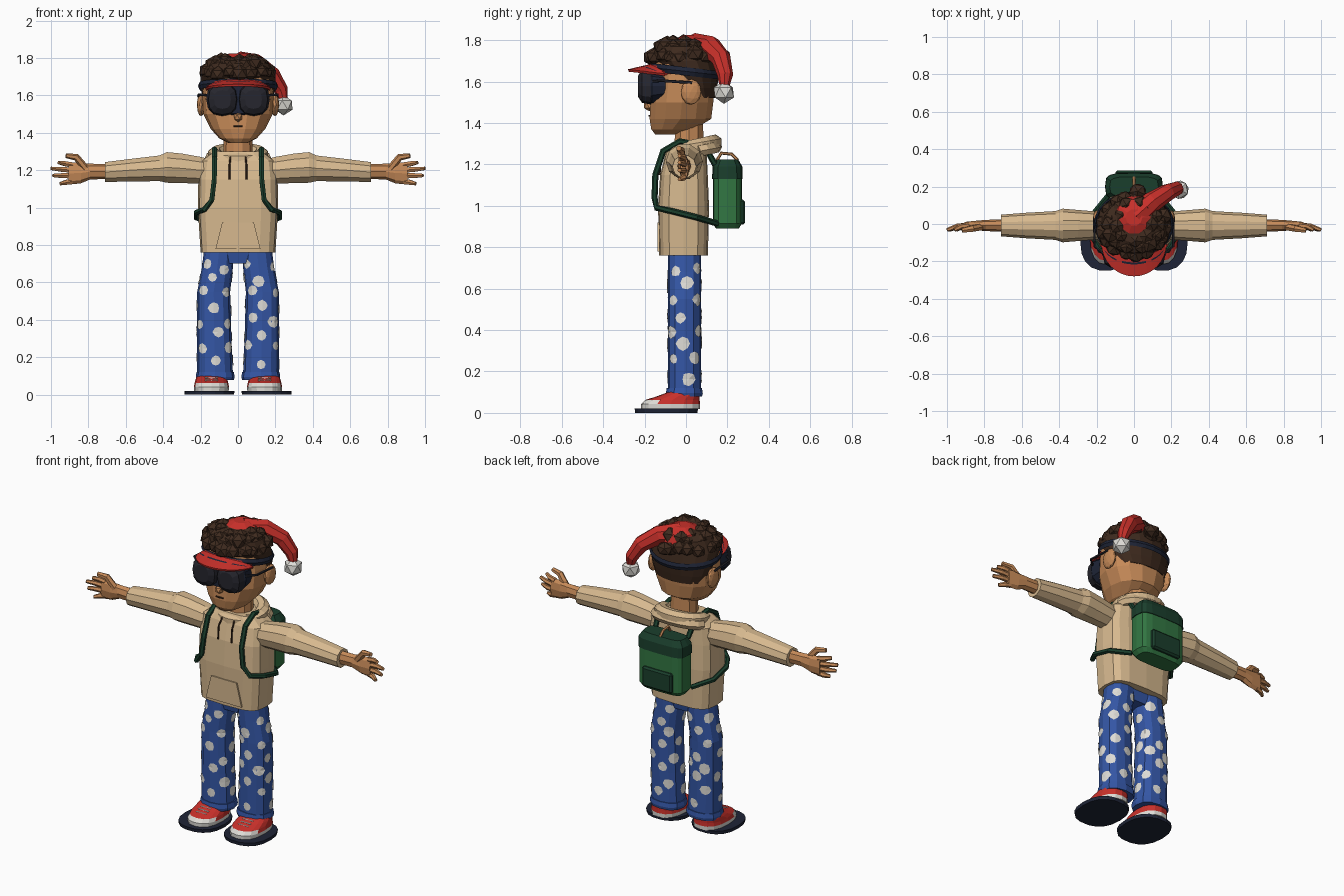
import bpy, bmesh, random
from math import sin, cos, pi, radians
from mathutils import Vector, Matrix
from mathutils.bvhtree import BVHTree

if "Cube" in bpy.data.objects:
    bpy.data.objects.remove(bpy.data.objects["Cube"])
random.seed(4)
X, Y, Z = Vector((1, 0, 0)), Vector((0, 1, 0)), Vector((0, 0, 1))


def material(name, *rgb):
    lin = [(c / 255 / 12.92) if c < 11 else ((c / 255 + .055) / 1.055) ** 2.4 for c in rgb]
    m = bpy.data.materials.new(name)
    m.use_nodes = True
    m.diffuse_color = (*lin, 1)
    m.node_tree.nodes["Principled BSDF"].inputs["Base Color"].default_value = (*lin, 1)
    return m


SKIN = material("skin", 198, 138, 88)
CLOTH = material("sand cloth", 215, 185, 143)
BLUE = material("blue denim", 52, 86, 165)
WHITE = material("off white", 222, 220, 214)
RED = material("red", 200, 48, 42)
FOREST = material("dark green", 26, 62, 44)
GREEN = material("green", 50, 118, 66)
HAIR = material("dark brown", 62, 42, 30)
NAVY = material("navy", 30, 36, 54)
BLACK = material("dark glass", 38, 38, 46)


def finish(name, bm, *mats, rule=None, fix=True):
    if fix:
        bmesh.ops.recalc_face_normals(bm, faces=bm.faces)
    if rule:
        for f in bm.faces:
            f.material_index = rule(f.calc_center_median())
    me = bpy.data.meshes.new(name)
    bm.to_mesh(me)
    bm.free()
    for m in mats:
        me.materials.append(m)
    ob = bpy.data.objects.new(name, me)
    bpy.context.collection.objects.link(ob)
    return ob


def sweep(pts, radii, n=8, ref=Z, t=None, power=2, closed=False):
    """Skin elliptical rings along a path; t fixes the ring direction."""
    bm, rings = bmesh.new(), []
    pts = [Vector(p) for p in pts]
    last = len(pts) - 1
    for i, p in enumerate(pts):
        nxt = pts[(i + 1) % len(pts)] if closed else pts[min(i + 1, last)]
        prv = pts[i - 1] if closed else pts[max(i - 1, 0)]
        d = t or (nxt - prv).normalized()
        u = ref.cross(d).normalized()
        v = d.cross(u)
        r = radii[i] if isinstance(radii, list) else radii
        a, b = r if isinstance(r, tuple) else (r, r)
        ring = []
        for k in range(n):
            c, s = cos(2 * pi * k / n), sin(2 * pi * k / n)
            e = 2 / power
            c, s = (abs(w) ** e * (1 if w > 0 else -1) for w in (c, s))
            ring.append(bm.verts.new(p + u * a * c + v * b * s))
        rings.append(ring)
    pairs = list(zip(rings, rings[1:])) + ([(rings[-1], rings[0])] if closed else [])
    for p, q in pairs:
        for k in range(n):
            bm.faces.new((p[k], p[(k + 1) % n], q[(k + 1) % n], q[k]))
    if not closed:
        bm.faces.new(rings[0])
        bm.faces.new(rings[-1])
    return bm


def loft(rows, n=14, power=2, cx=0):
    """Stack of rings given as (z, centre y, x radius, y radius)."""
    return sweep([(cx, r[1], r[0]) for r in rows], [(r[2], r[3]) for r in rows], n, Y, Z, power)


def loop(cy, z, rx, ry, tilt, n=20):
    return [(rx * cos(a), cy + ry * sin(a), z + tilt * sin(a)) for a in (2 * pi * k / n for k in range(n))]


def box(name, c, size, mat, bevel=.01):
    bm = bmesh.new()
    bmesh.ops.create_cube(bm, size=1, matrix=Matrix.Translation(c) @ Matrix.Diagonal((*size, 1)))
    bmesh.ops.bevel(bm, geom=bm.edges[:], offset=bevel, segments=1, affect='EDGES')
    return finish(name, bm, mat)


def ball(bm, c, size, sub=1):
    rot = Matrix.Rotation(random.uniform(0, 3), 4, 'Z')
    bmesh.ops.create_icosphere(bm, subdivisions=sub, radius=1,
                               matrix=Matrix.Translation(c) @ Matrix.Diagonal((*size, 1)) @ rot)


# Head, neck and face
finish("neck", loft([(1.26, .015, .08, .075), (1.42, .015, .075, .07)], 10), SKIN)
finish("head", loft([(1.345, -.1, .05, .05), (1.37, -.065, .1, .105), (1.42, -.027, .145, .152),
                     (1.5, -.02, .185, .155), (1.6, -.01, .19, .155), (1.7, -.01, .18, .15),
                     (1.78, -.01, .12, .1)], 14, 2.3), SKIN)
bm = bmesh.new()
ball(bm, (0, -.178, 1.485), (.025, .03, .028))
finish("nose", bm, SKIN)
box("mouth", (0, -.178, 1.435), (.05, .008, .007), HAIR, .001)

# Hair shell and curls
finish("hair", loft([(1.52, .065, .15, .075), (1.57, .045, .18, .105), (1.63, .025, .198, .135),
                     (1.7, -.01, .2, .16), (1.77, -.01, .17, .145), (1.805, 0, .1, .1)], 16), HAIR)
bm = bmesh.new()
for count, rad, z, size in ((17, .165, 1.725, .045), (14, .13, 1.77, .046), (8, .09, 1.785, .04)):
    for k in range(count):
        a = 2 * pi * k / count + random.uniform(-.1, .1)
        s = size * random.uniform(.85, 1.15)
        ball(bm, (rad * cos(a), -.01 + .9 * rad * sin(a), z + random.uniform(-.012, .012)), (s, s, s * .9))
ball(bm, (.02, .175, 1.725), (.05, .045, .04))
finish("hair_curls", bm, HAIR)

# Drooping hat with bobble
finish("hat_dome", loft([(1.75, .03, .13, .125), (1.8, .035, .1, .1), (1.825, .035, .045, .045)], 10), RED)
finish("hat_tail", sweep([(.01, .04, 1.77), (.1, .12, 1.765), (.18, .17, 1.71), (.23, .19, 1.63), (.245, .185, 1.57)],
                         [.065, .056, .047, .038, .022], 8, Vector((-1, 1, 0))), RED)
bm = bmesh.new()
ball(bm, (.243, .183, 1.548), (.055,) * 3)
finish("hat_bobble", bm, WHITE)

# Goggles and headband
finish("goggle_frame", sweep([(0, y, 1.58) for y in (-.1, -.165, -.19)],
                             [(.165, .07), (.17, .088), (.155, .078)], 16, Z, Y, 3), NAVY)
finish("headband", sweep(loop(-.002, 1.65, .206, .168, -.02, 24), (.008, .02), 4, Z, closed=True), NAVY)

# Visor brim with a dark broken line
bm = bmesh.new()
steps, rows = 16, (0, .38, .47, 1)
grid = [[bm.verts.new(((.165 + .01 * w) * cos(a), -.1 - (.06 + .12 * w) * sin(a),
                       1.638 + .05 * sin(a) - .028 * w * sin(a))) for w in rows]
        for a in (pi * k / steps for k in range(steps + 1))]
for i in range(steps):
    for j in range(3):
        f = bm.faces.new((grid[i][j], grid[i][j + 1], grid[i + 1][j + 1], grid[i + 1][j]))
        f.material_index = int(j == 1 and i not in (0, 1, 5, 10, 14, 15))
brim = finish("visor_brim", bm, RED, NAVY)
brim.modifiers.new("thickness", 'SOLIDIFY').thickness = .012
finish("visor_band", sweep([(.165 * cos(a), -.07 - .105 * sin(a), 1.64 + .03 * sin(a))
                            for a in (pi * k / 12 for k in range(13))], (.01, .016), 4), RED)

# Torso, hood and pocket
finish("hoodie_body", loft([(.76, -.012, .2, .118), (1, -.012, .215, .123), (1.15, -.01, .212, .115),
                            (1.25, 0, .2, .1), (1.3, .01, .13, .085)], 16, 3.5), CLOTH)
finish("hood", sweep(loop(.035, 1.285, .125, .1, .025), (.04, .036), 7, closed=True), CLOTH)
finish("hood_drape", sweep([(.15 * cos(a), .06 + .085 * sin(a), 1.265 + .02 * sin(a))
                            for a in (pi * k / 8 for k in range(9))], .03, 6), CLOTH)
bm = bmesh.new()
front = [bm.verts.new((x, -.138, z)) for x, z in ((-.12, .78), (.12, .78), (.085, .92), (-.085, .92))]
f = bm.faces.new(front)
top = bmesh.ops.extrude_face_region(bm, geom=[f])["geom"]
bmesh.ops.translate(bm, vec=(0, .009, 0), verts=[g for g in top if isinstance(g, bmesh.types.BMVert)])
finish("pocket", bm, CLOTH)
finish("pelvis", loft([(.7, -.01, .09, .06), (.8, -.01, .15, .08)], 10, 3), BLUE)

# Backpack
finish("backpack_body", loft([(.89, .2, .13, .055), (.915, .2, .15, .07), (1.14, .2, .15, .07)], 16, 4), GREEN)
finish("backpack_lid", loft([(1.13, .2, .155, .074), (1.19, .2, .153, .072), (1.225, .2, .13, .052)], 16, 4), FOREST)
box("backpack_pocket", (0, .268, .97), (.2, .036, .12), FOREST)
finish("backpack_handle", sweep([(0, .15, 1.22), (0, .17, 1.255), (0, .22, 1.25), (0, .25, 1.22)], .008, 6, X), SKIN)

for s, side in ((1, "left_"), (-1, "right_")):
    # Ear, lens and glasses arm
    bm = bmesh.new()
    ball(bm, (s * .198, .025, 1.55), (.022, .05, .062), 2)
    finish(side + "ear", bm, SKIN)
    finish(side + "lens", sweep([(s * .083, y, 1.578) for y in (-.17, -.212, -.232)],
                                [(.083, .088), (.075, .08), (.045, .05)], 12, Z, Y, 2.6), BLACK)
    finish(side + "glasses_arm", sweep([(s * .15, -.17, 1.6), (s * .21, -.12, 1.605), (s * .212, .03, 1.595)],
                                       .007, 5), BLACK)

    # Drawstring
    finish(side + "drawstring", sweep([(s * .04, -.09, 1.275), (s * .045, -.122, 1.23), (s * .045, -.128, 1.15)],
                                      .005, 5, X), HAIR)

    # Sleeve
    rows = [(.14, 1.2, .065, .06), (.2, 1.2, .075, .075), (.3, 1.21, .083, .083), (.38, 1.215, .09, .086),
            (.42, 1.21, .077, .072), (.58, 1.2, .068, .063), (.71, 1.19, .058, .056)]
    finish(side + "sleeve", sweep([(s * r[0], -.008, r[1]) for r in rows], [r[2:] for r in rows], 10, Z, X), CLOTH)

    # Hand
    rows = [(.69, 1.193, .034, .04), (.79, 1.193, .03, .042), (.84, 1.185, .026, .055), (.905, 1.183, .019, .06)]
    finish(side + "palm", sweep([(s * r[0], -.008, r[1]) for r in rows], [r[2:] for r in rows], 8, Z, X), SKIN)
    for k, (tip, z0, z1) in enumerate(((.96, 1.228, 1.242), (1, 1.2, 1.21), (.99, 1.17, 1.172), (.95, 1.142, 1.128))):
        finish(f"{side}finger_{k + 1}", sweep([(s * .885, -.008, z0), (s * (tip + .89) / 2, -.013, (z0 + z1) / 2),
                                               (s * tip, -.032, z1)], [.016, .015, .01], 6), SKIN)
    finish(side + "thumb", sweep([(s * .815, -.015, 1.21), (s * .865, -.025, 1.27), (s * .92, -.035, 1.278)],
                                 [.02, .019, .013], 6, Y), SKIN)

    # Backpack strap
    path = [(.11, .14, 1.2), (.12, .09, 1.29), (.125, -.03, 1.312), (.125, -.11, 1.265), (.127, -.148, 1.15),
            (.14, -.152, 1.04), (.18, -.142, .99), (.222, -.07, .975), (.222, .05, .945), (.14, .15, .915)]
    finish(side + "strap", sweep([(s * a, b, c) for a, b, c in path], .015, 6, X), FOREST)

    # Trouser leg and cuff
    rows = [(.08, .122, .096, .08), (.3, .127, .092, .08), (.55, .13, .088, .08), (.68, .11, .083, .08),
            (.8, .098, .08, .08)]
    bm = sweep([(s * r[1], -.008, r[0]) for r in rows], [r[2:] for r in rows], 12, Y, Z, 2.4)
    tree = BVHTree.FromBMesh(bm)
    finish(side + "leg", bm, BLUE)
    finish(side + "cuff", loft([(.078, -.008, .1, .085), (.095, -.008, .104, .089), (.12, -.008, .1, .085)],
                               12, 2.4, s * .122), BLUE)

    # Spots laid onto the trouser leg
    bm = bmesh.new()
    for i in range(8):
        for j in range(4):
            a = radians(90 * j + 45 * (i % 2) + random.uniform(-14, 14))
            out = Vector((cos(a), sin(a), 0))
            c = Vector((s * .122, -.008, .18 + .072 * i + random.uniform(-.02, .02)))
            r, ring = random.uniform(.024, .033), []
            for k in range(9):
                q = 2 * pi * k / 8
                off = Vector() if k == 8 else (Z.cross(out) * cos(q) + Z * sin(q)) * r * random.uniform(.9, 1.1)
                hit = tree.ray_cast(c + off + out * .4, -out)[0]
                ring.append(bm.verts.new((hit or c + off + out * .08) + out * .005))
            for k in range(8):
                bm.faces.new((ring[8], ring[k], ring[(k + 1) % 8]))
    finish(side + "spots", bm, WHITE, fix=False)

    # Shoe: dark sole, white rim and toe, red upper
    finish(side + "sole", loft([(0, -.095, .132, .152), (.02, -.095, .134, .155)], 18, 2.4, s * .153), NAVY)
    finish(side + "shoe", loft([(.018, -.075, .092, .142), (.042, -.075, .094, .143), (.062, -.066, .09, .132),
                                (.082, -.035, .085, .1), (.105, -.005, .075, .072)], 16, 2.4, s * .142),
           RED, WHITE, rule=lambda c: int(c.z < .04 or (c.y < -.13 and c.z < .07)))
    for k in range(3):
        box(f"{side}lace_{k + 1}", (s * .142, -.15 + .022 * k, .073 + .008 * k), (.07, .008, .009), WHITE, .002)
